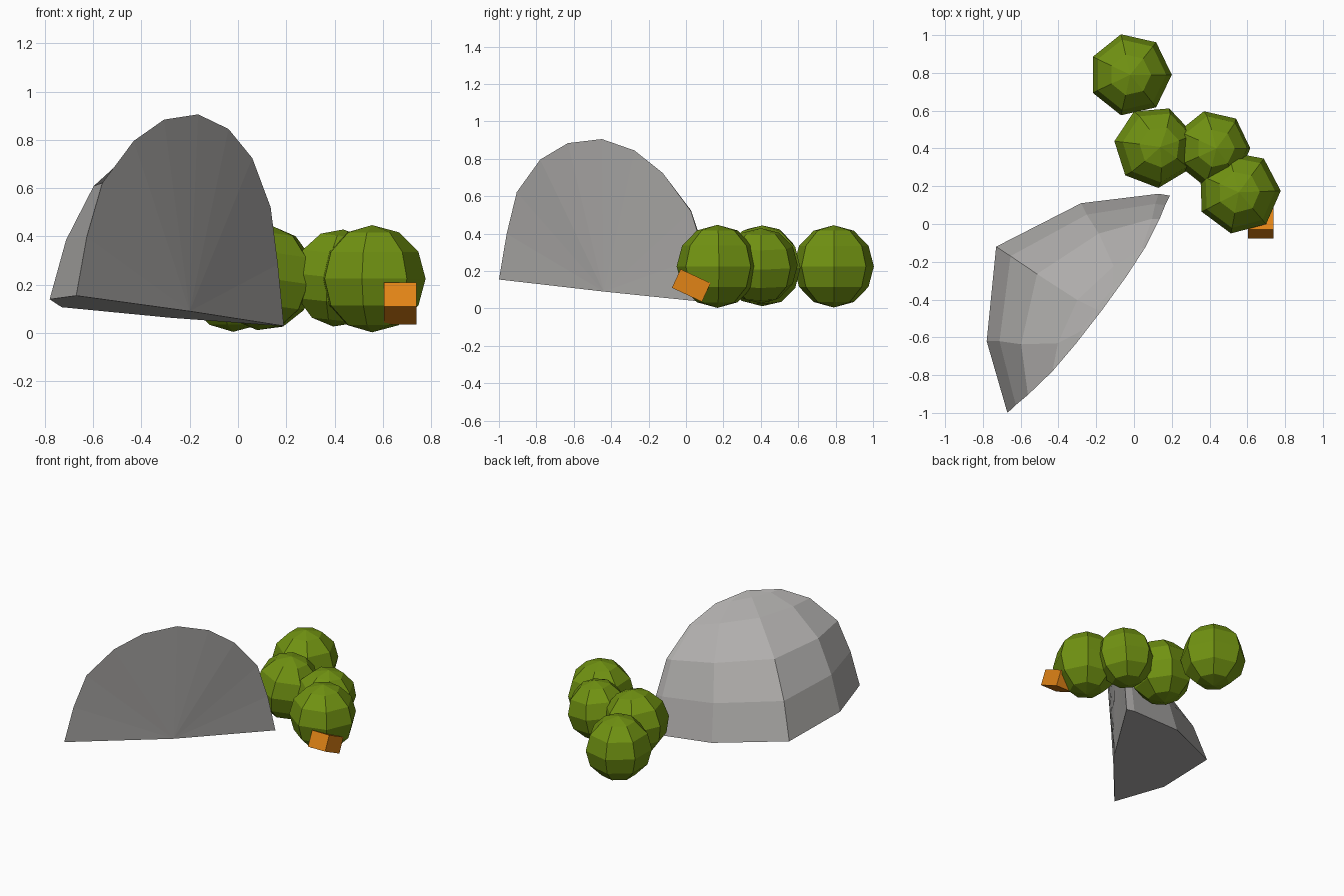
import bpy, bmesh, math
from mathutils import Matrix, Vector

if "Cube" in bpy.data.objects:
    bpy.data.objects.remove(bpy.data.objects["Cube"])


def material(name, color):
    m = bpy.data.materials.new(name)
    m.diffuse_color = (*color, 1)
    m.use_nodes = True
    m.node_tree.nodes["Principled BSDF"].inputs["Base Color"].default_value = m.diffuse_color
    return m


GREY = material("stone grey", (0.44, 0.43, 0.42))
GREEN = material("leaf green", (0.165, 0.29, 0.006))
ORANGE = material("orange", (0.75, 0.23, 0.008))


def finish(name, bm, mat):
    bmesh.ops.recalc_face_normals(bm, faces=bm.faces)
    mesh = bpy.data.meshes.new(name)
    bm.to_mesh(mesh)
    bm.free()
    mesh.materials.append(mat)
    obj = bpy.data.objects.new(name, mesh)
    bpy.context.collection.objects.link(obj)
    return obj


# Rock: half dome on a tilted base, split by a flat face leaning forward
TOP = Vector((-0.165, -0.45))
ALONG, BACK = Vector((0.6, 0.8)), Vector((-0.8, 0.6))
FOOT = [(-0.67, -1.0), (-0.78, -0.62), (-0.73, -0.12),
        (-0.28, 0.11), (0.13, 0.16), (0.19, 0.15)]
# width scale, depth scale and height of each level
LEVELS = [(1, 1, 0), (0.92, 0.86, 0.25), (0.81, 0.6, 0.48),
          (0.57, 0.21, 0.67), (0.31, 0.05, 0.775)]


def rock_point(p, h):
    return (p.x, p.y, 0.051 - 0.067 * p.x - 0.0589 * p.y + h)


bm = bmesh.new()
rows = []
for su, sv, h in LEVELS:
    row = []
    for foot in FOOT:
        d = Vector(foot) - TOP
        p = TOP + ALONG * d.dot(ALONG) * su + BACK * d.dot(BACK) * sv
        row.append(bm.verts.new(rock_point(p, h)))
    rows.append(row)
peak = bm.verts.new(rock_point(TOP, 0.817))
hub = bm.verts.new(rock_point(Vector((-0.2, -0.44)), 0))
for low, high in zip(rows, rows[1:]):
    for i in range(len(FOOT) - 1):
        bm.faces.new((low[i], low[i + 1], high[i + 1], high[i]))
for a, b in zip(rows[-1], rows[-1][1:]):
    bm.faces.new((a, b, peak))
# fan of the flat side, then the underside
rim = [r[0] for r in rows] + [peak] + [r[-1] for r in reversed(rows)]
for a, b in zip(rim, rim[1:]):
    bm.faces.new((a, b, hub))
bm.faces.new(rows[0] + [hub])
finish("rock", bm, GREY)

# Bushes: seven-sided balls (x, y, z, radius, turn, tilt)
BUSHES = [(-0.02, 0.79, 0.225, 0.22, 0, 0), (0.11, 0.408, 0.228, 0.218, -85, 8),
          (0.415, 0.4, 0.228, 0.202, 0, 6), (0.555, 0.168, 0.225, 0.222, 2, 0)]
for i, (x, y, z, r, turn, tilt) in enumerate(BUSHES):
    bm = bmesh.new()
    bmesh.ops.create_uvsphere(bm, u_segments=7, v_segments=6, radius=r)
    first = max(bm.verts, key=lambda v: v.co.x).co
    turn_by = math.radians(turn) - math.atan2(first.y, first.x)
    bm.transform(Matrix.Translation((x, y, z))
                 @ Matrix.Rotation(math.radians(tilt), 4, 'Y')
                 @ Matrix.Rotation(turn_by, 4, 'Z'))
    finish(f"bush_{i + 1}", bm, GREEN)

# Tilted orange block in front of the bushes
bm = bmesh.new()
bmesh.ops.create_cube(bm, size=1)
bm.transform(Matrix.Translation((0.672, 0.028, 0.123))
             @ Matrix.Rotation(math.radians(-25), 4, 'X')
             @ Matrix.Diagonal((0.135, 0.177, 0.11, 1)))
finish("orange_block", bm, ORANGE)
